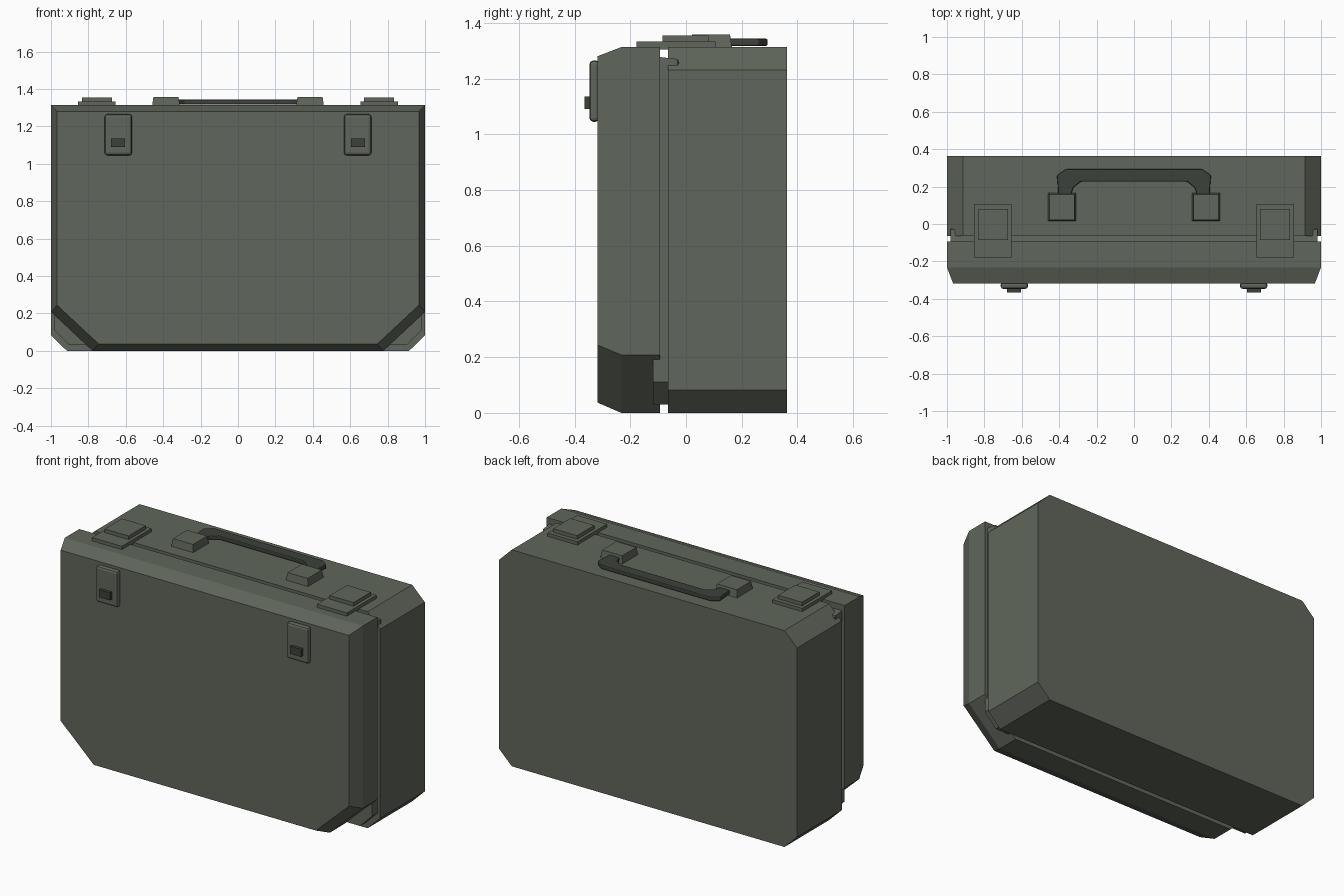
import bpy, bmesh
from mathutils import Vector

if "Cube" in bpy.data.objects:
    bpy.data.objects.remove(bpy.data.objects["Cube"])


def material(name, rgb):
    m = bpy.data.materials.new(name)
    m.diffuse_color = (*rgb, 1)
    m.use_nodes = True
    m.node_tree.nodes["Principled BSDF"].inputs["Base Color"].default_value = m.diffuse_color
    return m


BODY = material("grey green shell", (0.118, 0.134, 0.106))
DARK = material("dark grey green", (0.046, 0.053, 0.042))


def loft(name, rings, mat, bevel=0.0, segments=2):
    """Join matching rings of 3D points and cap both ends."""
    bm = bmesh.new()
    loops = [[bm.verts.new(p) for p in ring] for ring in rings]
    n = len(loops[0])
    for a, b in zip(loops, loops[1:]):
        for i in range(n):
            j = (i + 1) % n
            bm.faces.new((a[i], a[j], b[j], b[i]))
    bm.faces.new(loops[0])
    bm.faces.new(loops[-1])
    bmesh.ops.recalc_face_normals(bm, faces=bm.faces[:])
    me = bpy.data.meshes.new(name)
    bm.to_mesh(me)
    bm.free()
    ob = bpy.data.objects.new(name, me)
    bpy.context.collection.objects.link(ob)
    me.materials.append(mat)
    if bevel:
        mod = ob.modifiers.new("bevel", "BEVEL")
        mod.width, mod.segments = bevel, segments
        mod.limit_method = "ANGLE"
        mod.angle_limit = 0.6
    return ob


def outline(y, w, z0, z1, bottom, top):
    """Symmetric outline in the xz plane with cut corners (dx, dz)."""
    half = [(w - bottom[0], z0), (w, z0 + bottom[1])]
    half += [(w - top[0], z1)] if not top[0] else [(w, z1 - top[1]), (w - top[0], z1)]
    pts = half + [(-x, z) for x, z in reversed(half)]
    return [Vector((x, y, z)) for x, z in pts]


def box(name, x, y, z, mat, taper=0.0, bevel=0.0):
    """Box from ranges, with its top pulled in by taper."""
    def rect(t, h):
        return [(x[0] + t, y[0] + t, h), (x[1] - t, y[0] + t, h),
                (x[1] - t, y[1] - t, h), (x[0] + t, y[1] - t, h)]
    return loft(name, [rect(0, z[0]), rect(taper, z[1])], mat, bevel)


# Rear shell with all four corners cut
cut = (0.085, 0.083)
loft("rear_shell", [outline(y, 1, 0, 1.313, cut, cut) for y in (-0.065, 0.363)], BODY)

# Front lid with sloped front border and large lower corner cuts
loft("front_lid", [
    outline(-0.318, 0.967, 0.037, 1.28, (0.222, 0.207), (0, 0)),
    outline(-0.232, 1, 0, 1.313, (0.222, 0.208), (0, 0)),
    outline(-0.093, 1, 0, 1.313, (0.222, 0.208), (0, 0))], BODY)

# Inner rim joining the two halves; its corners show past the cuts
loft("inner_rim", [
    outline(-0.118, 0.982, 0.03, 1.28, (0.08, 0.08), (0, 0)),
    outline(-0.03, 0.982, 0.03, 1.27, (0.08, 0.08), (0, 0)),
    outline(-0.02, 0.972, 0.04, 1.24, (0.08, 0.08), (0, 0))], BODY)

for s, side in ((-1, "left"), (1, "right")):
    def span(a, b):
        return tuple(sorted((s * a, s * b)))

    # Front latch plate and button
    box(f"latch_plate_{side}", span(0.567, 0.713), (-0.347, -0.31), (1.045, 1.265),
        BODY, bevel=0.014)
    box(f"latch_button_{side}", span(0.604, 0.678), (-0.365, -0.34), (1.09, 1.136), DARK)

    # Stepped clasp bridging the seam on top
    box(f"clasp_base_{side}", span(0.655, 0.855), (-0.178, 0.106), (1.305, 1.333), BODY)
    box(f"clasp_cap_{side}", span(0.675, 0.835), (-0.085, 0.08), (1.33, 1.355), BODY)

    # Handle mount
    box(f"handle_mount_{side}", span(0.31, 0.46), (0.014, 0.166), (1.305, 1.358),
        BODY, taper=0.008)

# Carrying handle, swung back flat over the top
half = [(0.405, 0.12), (0.405, 0.18), (0.412, 0.26), (0.365, 0.293)]
inner = [(0.285, 0.226), (0.325, 0.194), (0.335, 0.16), (0.335, 0.12)]
outer_path = half + [(-x, y) for x, y in reversed(half)]
inner_path = [(-x, y) for x, y in reversed(inner)] + inner
path = outer_path + inner_path
loft("handle", [[(x, y, z) for x, y in path] for z in (1.317, 1.343)], DARK, 0.006, 2)
